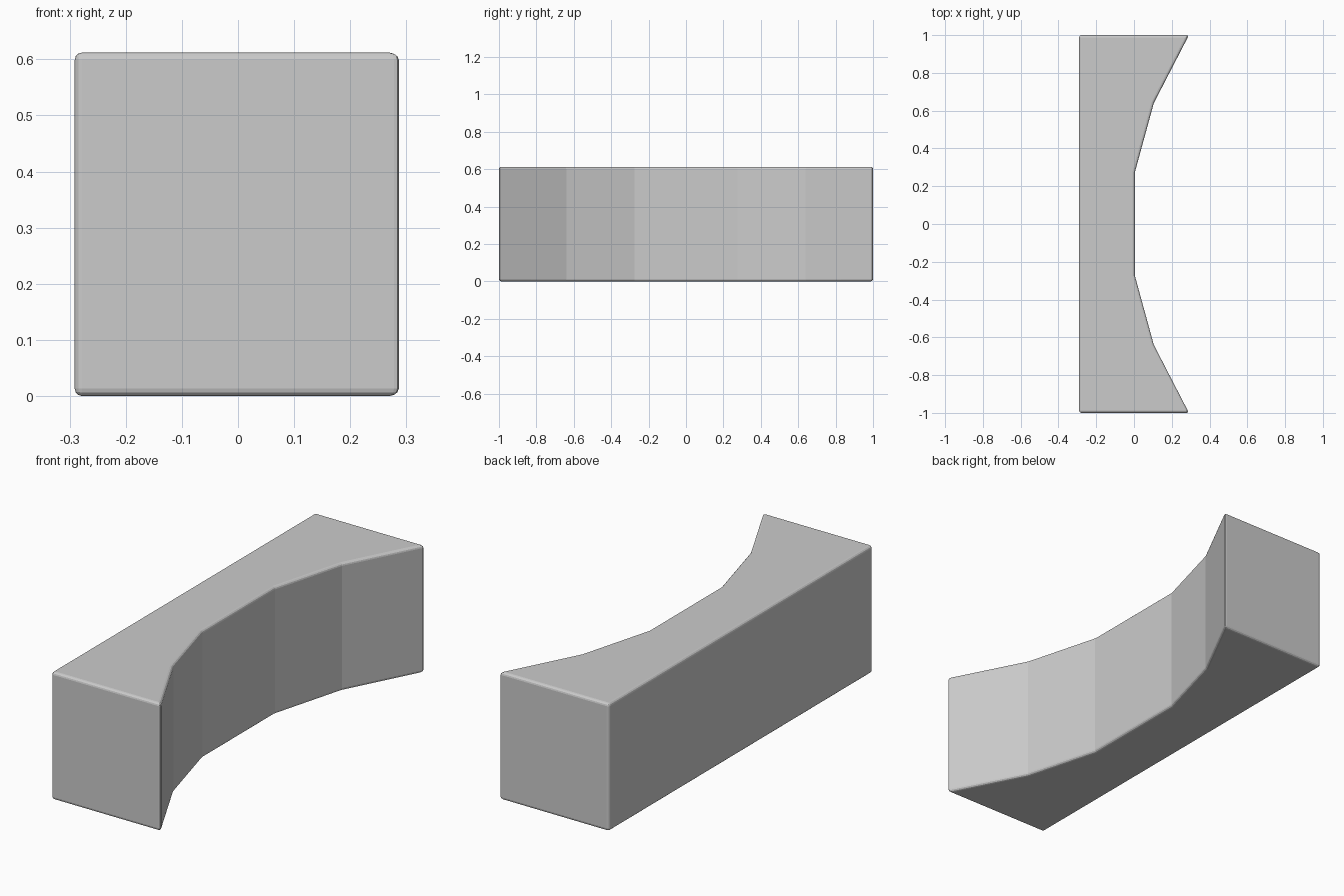
import bpy, bmesh, math

if "Cube" in bpy.data.objects:
    bpy.data.objects.remove(bpy.data.objects["Cube"])

HEIGHT = 0.612
BEVEL = 0.013

# Half outline seen from above: flat back, end face, faceted concave front
half = [(-0.291, 1.0), (0.291, 1.0), (0.202, 0.828), (0.105, 0.64), (0.005, 0.275)]
outline = half + [(x, -y) for x, y in reversed(half)]

# Extrude the outline into the block
bm = bmesh.new()
base = bm.faces.new([bm.verts.new((x, y, 0)) for x, y in outline])
top = bmesh.ops.extrude_face_region(bm, geom=[base])
bmesh.ops.translate(bm, vec=(0, 0, HEIGHT),
                    verts=[v for v in top["geom"] if isinstance(v, bmesh.types.BMVert)])
bmesh.ops.recalc_face_normals(bm, faces=bm.faces)
mesh = bpy.data.meshes.new("curved_block")
bm.to_mesh(mesh)
bm.free()
block = bpy.data.objects.new("curved_block", mesh)
bpy.context.collection.objects.link(block)

# Small rounded edges on the sharp corners only
bevel = block.modifiers.new("rounded_edges", "BEVEL")
bevel.width = BEVEL
bevel.segments = 3
bevel.limit_method = "ANGLE"
bevel.angle_limit = math.radians(40)
bevel.harden_normals = False

# Bake the bevel, then shade: facets stay crisp, fine edges stay readable
bpy.context.view_layer.objects.active = block
block.select_set(True)
bpy.ops.object.modifier_apply(modifier=bevel.name)
bpy.ops.object.shade_flat()
